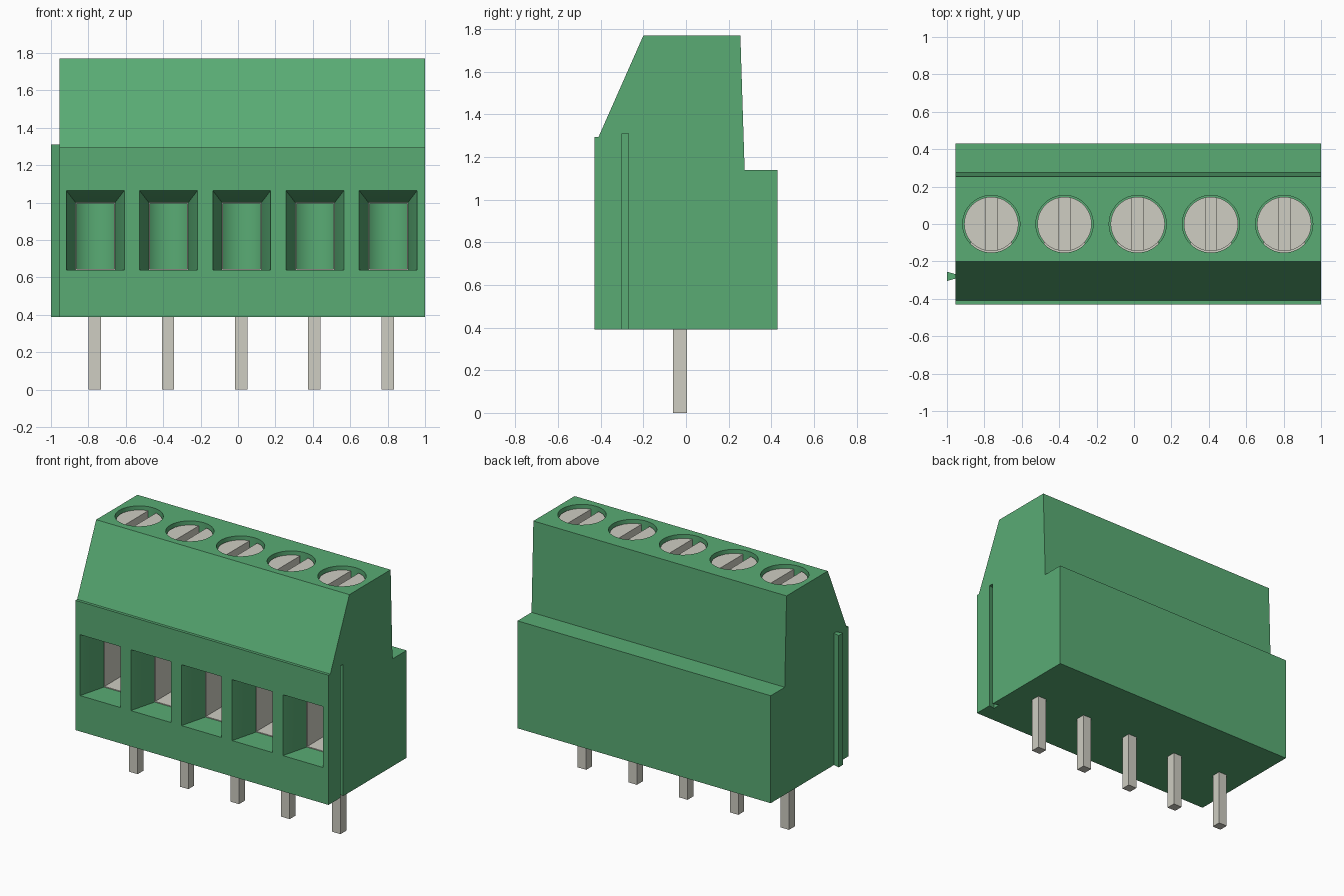
import bpy
import bmesh
from math import radians
from mathutils import Matrix, Vector

cube = bpy.data.objects.get("Cube")
if cube:
    bpy.data.objects.remove(cube, do_unlink=True)


def material(name, rgb, metallic=0.0):
    mat = bpy.data.materials.new(name)
    mat.use_nodes = True
    mat.diffuse_color = (*rgb, 1)
    mat.node_tree.nodes["Principled BSDF"].inputs["Base Color"].default_value = (*rgb, 1)
    return mat


GREEN = material("green plastic", (0.10, 0.41, 0.175))
STEEL = material("pale metal", (0.62, 0.61, 0.54))


def finish(bm, name, mat):
    bmesh.ops.recalc_face_normals(bm, faces=bm.faces)
    mesh = bpy.data.meshes.new(name)
    bm.to_mesh(mesh)
    bm.free()
    mesh.materials.append(mat)
    obj = bpy.data.objects.new(name, mesh)
    bpy.context.collection.objects.link(obj)
    return obj


def loft(name, sections, mat):
    """Skin a list of matching point loops and cap both ends."""
    bm = bmesh.new()
    rings = [[bm.verts.new(p) for p in s] for s in sections]
    n = len(rings[0])
    for a, b in zip(rings, rings[1:]):
        for i in range(n):
            j = (i + 1) % n
            bm.faces.new((a[i], a[j], b[j], b[i]))
    bm.faces.new(rings[0])
    bm.faces.new(rings[-1])
    return finish(bm, name, mat)


def prism(name, outline, z0, z1, mat):
    return loft(name, [[(x, y, z) for x, y in outline] for z in (z0, z1)], mat)


def box(name, x0, x1, y0, y1, z0, z1, mat):
    return prism(name, [(x0, y0), (x1, y0), (x1, y1), (x0, y1)], z0, z1, mat)


def cylinder(name, x, radius, z0, z1, mat):
    bm = bmesh.new()
    bmesh.ops.create_cone(bm, cap_ends=True, segments=48, radius1=radius,
                          radius2=radius, depth=z1 - z0,
                          matrix=Matrix.Translation(Vector((x, 0, (z0 + z1) / 2))))
    return finish(bm, name, mat)


def select(obj):
    bpy.ops.object.select_all(action="DESELECT")
    obj.select_set(True)
    bpy.context.view_layer.objects.active = obj


def cut(obj, cutter):
    mod = obj.modifiers.new("cut", "BOOLEAN")
    mod.operation = "DIFFERENCE"
    mod.solver = "EXACT"
    mod.object = cutter
    select(obj)
    bpy.ops.object.modifier_apply(modifier=mod.name)
    bpy.data.objects.remove(cutter, do_unlink=True)


def smooth(obj):
    select(obj)
    bpy.ops.object.shade_smooth_by_angle(angle=radians(20))


LEFT, RIGHT, BASE = -0.955, 1.0, 0.39
FLOOR, RIB_TOP, TOP = 0.64, 1.31, 1.77
CENTRES = [0.02 + 0.3915 * i for i in range(-2, 3)]

# Housing: stepped side profile drawn across the width
profile = [(-0.43, BASE), (0.43, BASE), (0.43, 1.14), (0.275, 1.14),
           (0.255, TOP), (-0.2, TOP), (-0.41, 1.295), (-0.43, 1.295)]
housing = loft("housing", [[(x, y, z) for y, z in profile] for x in (LEFT, RIGHT)], GREEN)

# Dovetail groove on one end and matching rib on the other
groove = [(RIGHT + 0.02, -0.296), (RIGHT + 0.02, -0.274), (RIGHT, -0.27),
          (RIGHT - 0.045, -0.255), (RIGHT - 0.045, -0.31), (RIGHT, -0.3)]
cut(housing, prism("groove_cutter", groove, BASE - 0.1, RIB_TOP, GREEN))
rib = [(LEFT, -0.268), (-1, -0.255), (-1, -0.305), (LEFT, -0.292)]
prism("dovetail_rib", rib, BASE, RIB_TOP, GREEN)


def window_section(cx, y, half, top):
    return [(cx - half, y, FLOOR), (cx + half, y, FLOOR),
            (cx + half, y, top), (cx - half, y, top)]


for n, cx in enumerate(CENTRES, 1):
    # Screw shaft and funnel-shaped wire entry
    cut(housing, cylinder("shaft_cutter", cx, 0.153, FLOOR - 0.005, TOP + 0.1, GREEN))
    steps = [(-0.5, 0.155, 1.065), (-0.43, 0.155, 1.065), (-0.24, 0.105, 1.0), (0, 0.105, 1.0)]
    cut(housing, loft("entry_cutter", [window_section(cx, *s) for s in steps], GREEN))

    # Slotted screw
    screw = cylinder(f"screw_{n}", cx, 0.145, 1.15, TOP - 0.025, STEEL)
    cut(screw, box("slot_cutter", cx - 0.03, cx + 0.03, -0.2, 0.2, TOP - 0.09, TOP + 0.1, STEEL))
    smooth(screw)

    # Metal clamp sleeve, open at both ends
    sleeve = box(f"clamp_{n}", cx - 0.11, cx + 0.11, -0.239, 0.02, FLOOR - 0.004, 1.005, STEEL)
    cut(sleeve, box("sleeve_cutter", cx - 0.1, cx + 0.1, -0.4, 0.2, FLOOR + 0.006, 0.995, STEEL))

    # Solder pin
    box(f"pin_{n}", cx - 0.036, cx + 0.03, -0.06, 0.005, 0, BASE + 0.05, STEEL)

smooth(housing)
